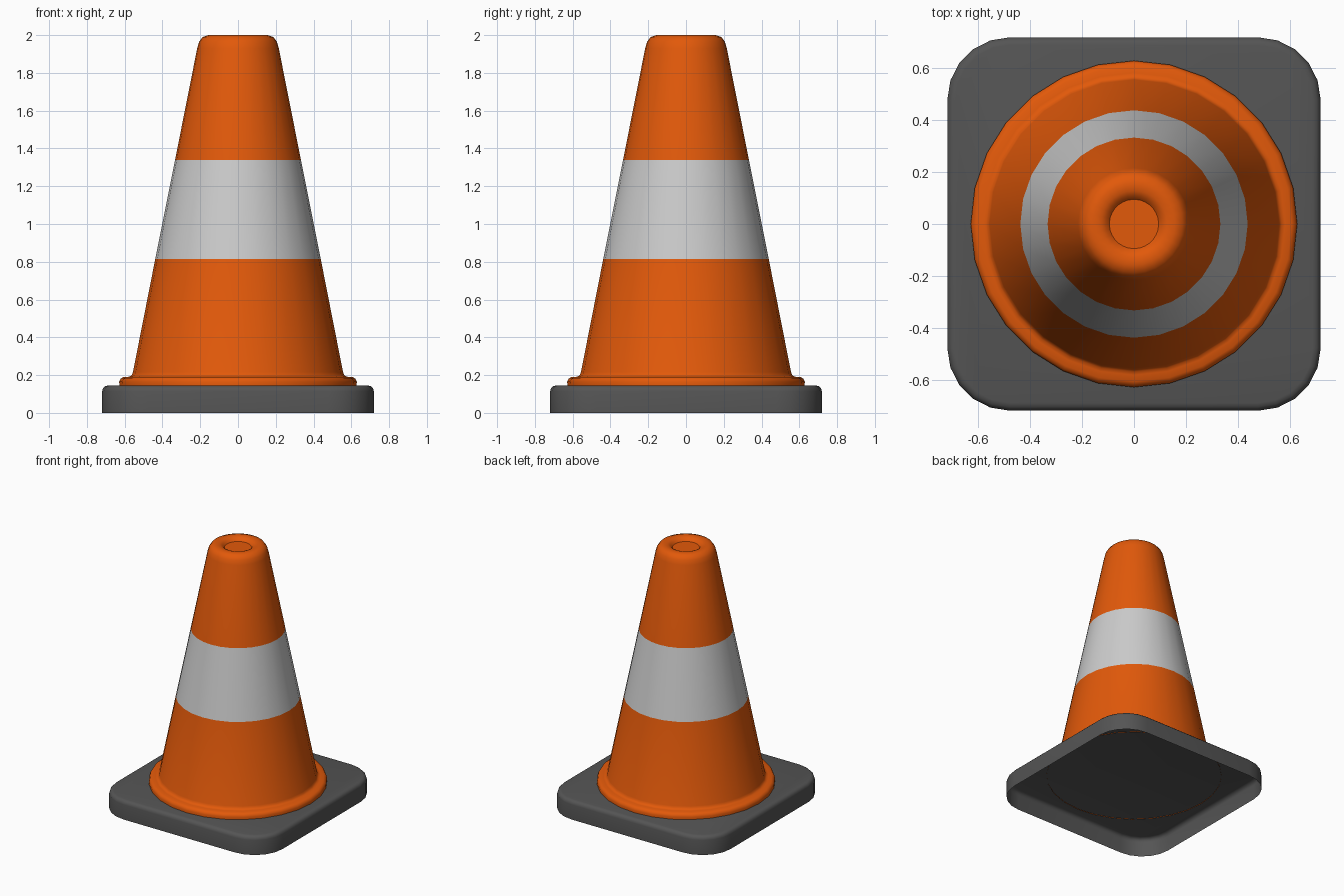
import bpy, bmesh, math

if "Cube" in bpy.data.objects:
    bpy.data.objects.remove(bpy.data.objects["Cube"])


def material(name, rgb):
    m = bpy.data.materials.new(name)
    m.diffuse_color = (*rgb, 1)
    m.use_nodes = True
    m.node_tree.nodes["Principled BSDF"].inputs["Base Color"].default_value = m.diffuse_color
    return m


def make_object(name, bm, mats):
    me = bpy.data.meshes.new(name)
    bm.to_mesh(me)
    bm.free()
    for m in mats:
        me.materials.append(m)
    ob = bpy.data.objects.new(name, me)
    bpy.context.collection.objects.link(ob)
    bpy.ops.object.select_all(action='DESELECT')
    bpy.context.view_layer.objects.active = ob
    ob.select_set(True)
    bpy.ops.object.shade_smooth_by_angle(angle=math.radians(40))
    return ob


orange = material("orange", (0.76, 0.10, 0.003))
white = material("white", (0.55, 0.55, 0.55))
rubber = material("dark_rubber", (0.09, 0.09, 0.09))

# Square rubber base: rounded corners, softened top rim, hollow underneath
HALF, H = 0.719, 0.145
bm = bmesh.new()
bmesh.ops.create_cube(bm, size=1)
for v in bm.verts:
    v.co = (v.co.x * 2 * HALF, v.co.y * 2 * HALF, (v.co.z + 0.5) * H)
upright = [e for e in bm.edges if abs(e.verts[0].co.z - e.verts[1].co.z) > 0.1]
bmesh.ops.bevel(bm, geom=upright, offset=0.24, segments=5, profile=0.5, affect='EDGES')
rim = [e for e in bm.edges if all(v.co.z > H - 0.001 for v in e.verts)]
bmesh.ops.bevel(bm, geom=rim, offset=0.03, segments=3, profile=0.5, affect='EDGES')
bmesh.ops.recalc_face_normals(bm, faces=bm.faces)
underside = [f for f in bm.faces if all(v.co.z < 0.001 for v in f.verts)]
bmesh.ops.delete(bm, geom=underside, context='FACES_ONLY')
make_object("base", bm, [rubber])

# Cone body: one lathed profile from flange to dimpled tip
SIDES = 28
profile = [(0.628, 0.142), (0.629, 0.165), (0.622, 0.181), (0.607, 0.19),
           (0.582, 0.191), (0.569, 0.195), (0.561, 0.203), (0.556, 0.216),
           (0.438, 0.815), (0.333, 1.34),
           (0.216, 1.93), (0.206, 1.965), (0.187, 1.99), (0.158, 2.0),
           (0.128, 1.997), (0.109, 1.988), (0.095, 1.970)]
bm = bmesh.new()
rings = []
for r, z in profile:
    rings.append([bm.verts.new((r * math.cos(2 * math.pi * i / SIDES),
                                r * math.sin(2 * math.pi * i / SIDES), z))
                  for i in range(SIDES)])
for k in range(len(rings) - 1):
    for i in range(SIDES):
        j = (i + 1) % SIDES
        f = bm.faces.new((rings[k][i], rings[k][j], rings[k + 1][j], rings[k + 1][i]))
        # reflective stripe
        f.material_index = 1 if profile[k][1] == 0.815 else 0
bm.faces.new(rings[-1])
make_object("cone_body", bm, [orange, white])
